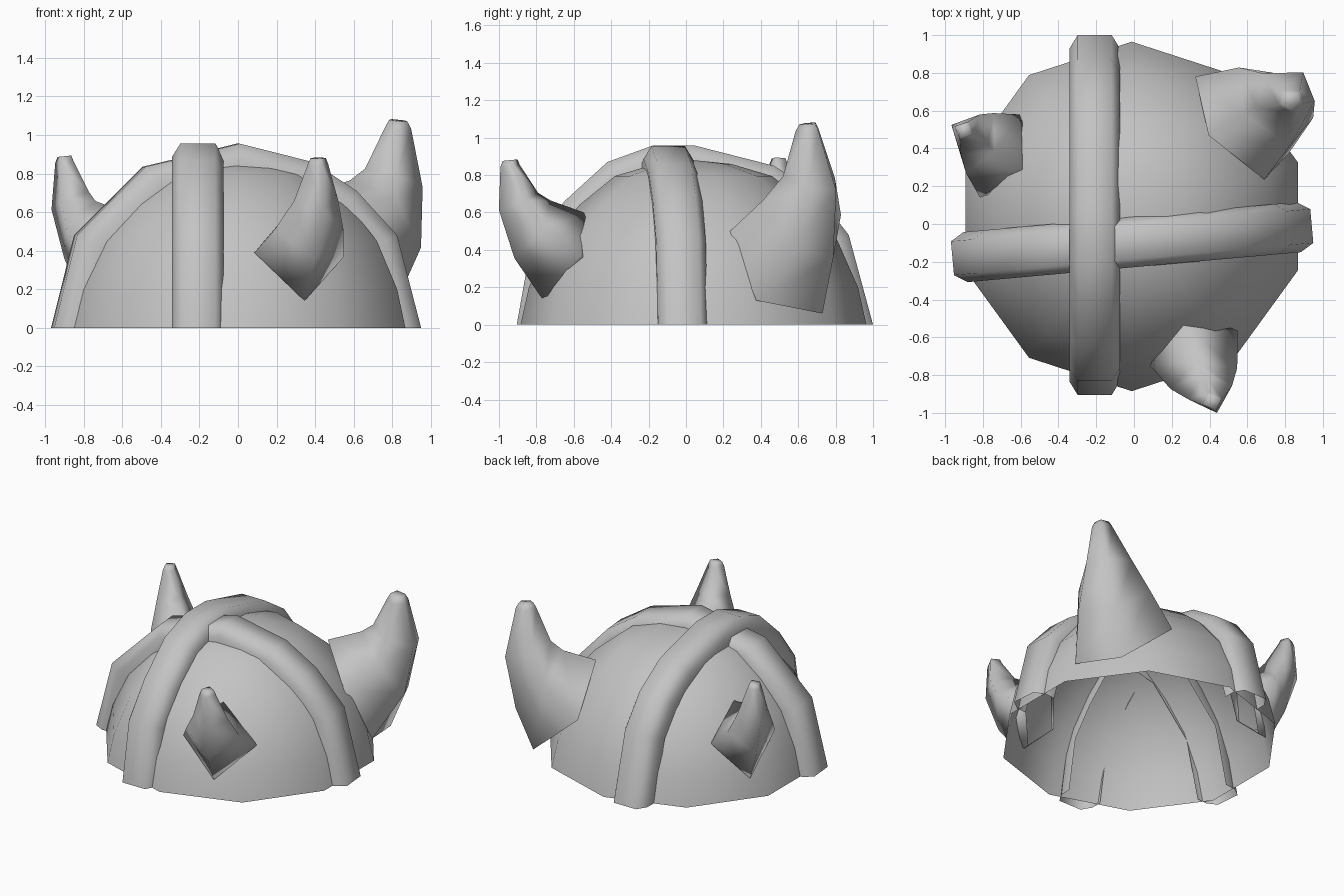
import bpy, bmesh, math
from mathutils import Vector

cube = bpy.data.objects.get("Cube")
if cube:
    bpy.data.objects.remove(cube)

# One plain grey for everything
GREY = (0.55, 0.55, 0.55, 1)
grey = bpy.data.materials.new("grey")
grey.use_nodes = True
grey.diffuse_color = GREY
grey.node_tree.nodes["Principled BSDF"].inputs["Base Color"].default_value = GREY


def loft(name, rings, angle, closed=True, cap_end=False):
    """Skin a list of equal-length rings; a one-point last ring closes to a pole."""
    bm = bmesh.new()
    loops = [[bm.verts.new(p) for p in ring] for ring in rings]
    for a, b in zip(loops, loops[1:]):
        n = len(a)
        for i in range(n if closed else n - 1):
            j = (i + 1) % n
            if len(b) == 1:
                bm.faces.new((a[i], a[j], b[0]))
            else:
                bm.faces.new((a[i], a[j], b[j], b[i]))
    if cap_end:
        bm.faces.new(loops[-1])
    bmesh.ops.recalc_face_normals(bm, faces=bm.faces)
    # Open shells: make the faces look away from the helmet's middle
    if not closed and sum(f.normal.dot(f.calc_center_median()) for f in bm.faces) < 0:
        bmesh.ops.reverse_faces(bm, faces=bm.faces)
    mesh = bpy.data.meshes.new(name)
    bm.to_mesh(mesh)
    bm.free()
    mesh.materials.append(grey)
    obj = bpy.data.objects.new(name, mesh)
    bpy.context.collection.objects.link(obj)
    bpy.ops.object.select_all(action='DESELECT')
    obj.select_set(True)
    bpy.context.view_layer.objects.active = obj
    bpy.ops.object.shade_smooth_by_angle(angle=math.radians(angle))


# Helmet bowl: open ten-sided dome
SIDES = 10
profile = [(.925, 0), (.88, .2), (.77, .45), (.61, .64), (.42, .795), (.2, .86)]
rings = []
for r, z in profile:
    turn = [math.tau * (i + .5) / SIDES for i in range(SIDES)]
    rings.append([(r * math.cos(t) - .012, .04 + r * math.sin(t), z) for t in turn])
rings.append([(-.012, .04, .88)])
loft("helmet_dome", rings, 80)


# Reinforcing bands: hollow bevelled strap swept over the dome
SECTION = [(-.133, -.15), (-.133, -.07), (-.09, 0), (.09, 0), (.133, -.07), (.133, -.15)]


def band(name, origin, along, path):
    along = Vector(along).normalized()
    up = Vector((0, 0, 1))
    side = up.cross(along)
    pts = [Vector(origin) + along * u + up * z for u, z in path]
    rings = []
    for i, p in enumerate(pts):
        if i == 0:
            out = -along
        elif i == len(pts) - 1:
            out = along
        else:
            out = (pts[i + 1] - pts[i - 1]).normalized().cross(side)
            if out.dot(p - Vector(origin)) < 0:
                out = -out
        rings.append([p + side * s + out * d for s, d in SECTION])
    loft(name, rings, 100, closed=False)


band("lengthwise_band", (-.208, 0, 0), (0, 1, 0),
     [(-.905, 0), (-.83, .42), (-.65, .66), (-.42, .87), (-.18, .957), (.05, .957),
      (.47, .85), (.7, .7), (.87, .48), (1, 0)])
band("crosswise_band", (0, -.095, 0), (1, .09, 0),
     [(-.965, 0), (-.845, .48), (-.49, .835), (-.3, .88), (0, .955), (.38, .86),
      (.61, .71), (.82, .48), (.945, 0)])


# Horns: hollow angular base narrowing along a bend to a blunt tip
def horn(name, corners, axis, steps, root=0):
    corners = [Vector(c) for c in corners]
    mid = sum(corners, Vector()) / len(corners)
    axis = Vector(axis).normalized()
    flat = [(c - mid) - axis * (c - mid).dot(axis) for c in corners]
    rings = [corners]
    if root:
        # Open root reaching through the dome wall
        rings.insert(0, [c - axis * root - (c - mid) * .2 for c in corners])
    for centre, heading, radius in steps:
        spin = axis.rotation_difference(Vector(heading))
        rings.append([Vector(centre) + spin @ (f.normalized() * radius) for f in flat])
    loft(name, rings, 110, cap_end=True)


horn("large_horn",
     [(.325, .78, .4), (.395, .47, .7), (.69, .235, .5), (.82, .375, .13), (.72, .73, .06)],
     (.75, .6, .25),
     [((.74, .64, .56), (.6, .5, .6), .265),
      ((.80, .68, .77), (.3, .2, 1), .165),
      ((.83, .655, 1.04), (.1, -.1, 1), .07),
      ((.83, .655, 1.075), (.1, -.1, 1), .05)])
horn("front_horn",
     [(.085, -.75, .39), (.265, -.545, .6), (.55, -.565, .37), (.345, -.77, .14)],
     (.35, -.85, .3),
     [((.37, -.82, .51), (.25, -.8, .55), .185),
      ((.405, -.895, .66), (.1, -.4, 1), .12),
      ((.415, -.94, .85), (0, -.1, 1), .055),
      ((.415, -.94, .88), (0, -.1, 1), .042)], root=.05)
horn("side_horn",
     [(-.605, .58, .4), (-.59, .29, .6), (-.815, .14, .39), (-.81, .42, .14)],
     (-.85, .4, .3),
     [((-.82, .43, .51), (-.8, .35, .55), .175),
      ((-.87, .475, .66), (-.4, .15, 1), .118),
      ((-.9, .495, .86), (-.1, 0, 1), .053),
      ((-.9, .495, .89), (-.1, 0, 1), .04)], root=.05)
